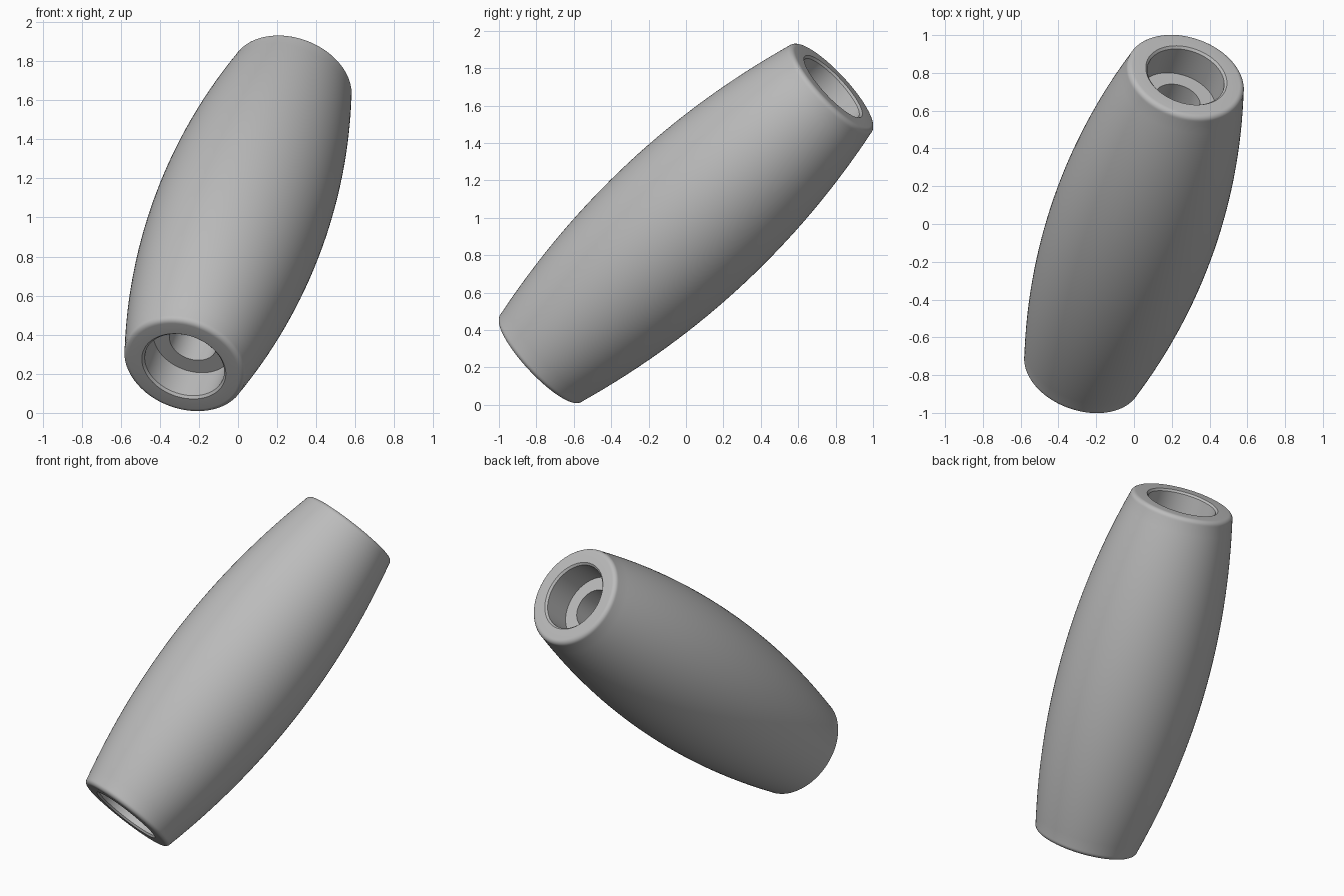
import bpy
import bmesh
import math
from mathutils import Matrix, Vector

cube = bpy.data.objects.get("Cube")
if cube:
    bpy.data.objects.remove(cube, do_unlink=True)

SEGMENTS = 96
AXIS = Vector((0.25, 0.71, 0.66)).normalized()
CENTRE = Vector((0, 0, 0.97))
HALF = 1.11          # half length along the axis
MID_R, END_R = 0.447, 0.314
FILLET = 0.03
BORE_R, HOLE_R, BORE_DEPTH, CHAMFER = 0.21, 0.125, 0.19, 0.012


def barrel_radius(t):
    """Bulging outer radius at distance t from the middle."""
    return MID_R - (MID_R - END_R) * (t / HALF) ** 2


# Half profile as (radius, distance), from the middle out to the through hole
limit = HALF - FILLET
profile = [(barrel_radius(limit * i / 16), limit * i / 16) for i in range(17)]
edge_r = barrel_radius(limit)
for i in range(1, 7):
    a = math.radians(15 * i)
    profile.append((edge_r - FILLET * (1 - math.cos(a)), limit + FILLET * math.sin(a)))
profile += [
    (BORE_R + CHAMFER, HALF),
    (BORE_R, HALF - CHAMFER),
    (BORE_R, HALF - BORE_DEPTH),
    (HOLE_R, HALF - BORE_DEPTH),
]

# Mirror the half profile and close it into a loop
loop = profile + [(r, -t) for r, t in reversed(profile[1:])]

# Revolve the loop around the long axis
bm = bmesh.new()
verts = [bm.verts.new((r, 0, t)) for r, t in loop]
edges = [bm.edges.new((verts[i], verts[(i + 1) % len(verts)])) for i in range(len(verts))]
bmesh.ops.spin(bm, geom=verts + edges, cent=(0, 0, 0), axis=(0, 0, 1),
               angle=math.tau, steps=SEGMENTS, use_merge=True)
bmesh.ops.remove_doubles(bm, verts=bm.verts, dist=0.0001)
bmesh.ops.recalc_face_normals(bm, faces=bm.faces)

# Lean the barrel onto its diagonal axis
tilt = Vector((0, 0, 1)).rotation_difference(AXIS).to_matrix().to_4x4()
bm.transform(Matrix.Translation(CENTRE) @ tilt)

mesh = bpy.data.meshes.new("barrel_sleeve")
bm.to_mesh(mesh)
bm.free()
sleeve = bpy.data.objects.new("barrel_sleeve", mesh)
bpy.context.collection.objects.link(sleeve)

# Plain grey material
grey = bpy.data.materials.new("grey")
grey.use_nodes = True
colour = (0.5, 0.5, 0.5, 1)
grey.diffuse_color = colour
grey.node_tree.nodes["Principled BSDF"].inputs["Base Color"].default_value = colour
mesh.materials.append(grey)

bpy.ops.object.select_all(action="DESELECT")
sleeve.select_set(True)
bpy.context.view_layer.objects.active = sleeve
bpy.ops.object.shade_smooth_by_angle(angle=math.radians(30))
